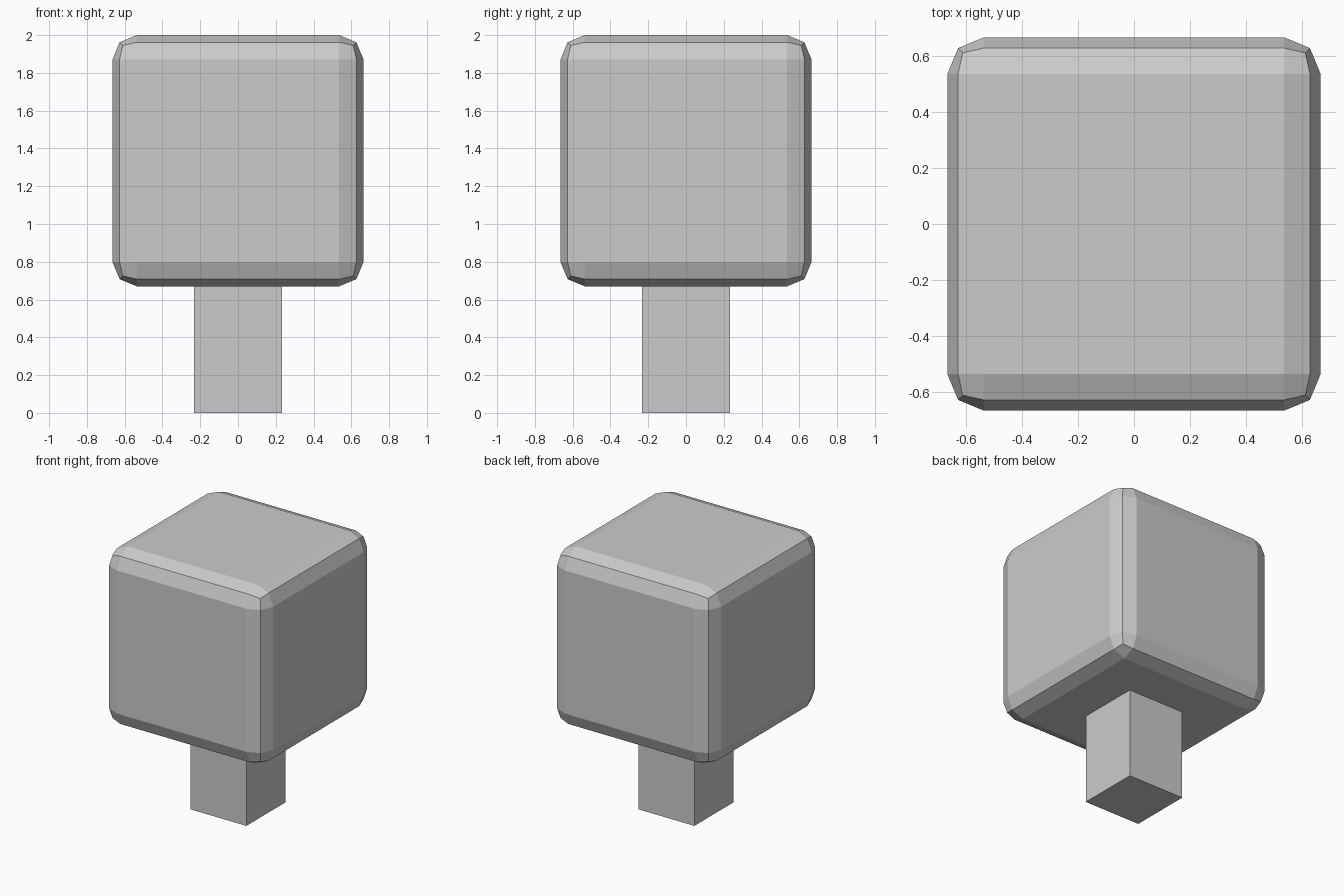
import bpy

if "Cube" in bpy.data.objects:
    bpy.data.objects.remove(bpy.data.objects["Cube"])


def box(name, half, z0, z1):
    bpy.ops.mesh.primitive_cube_add(size=1, location=(0, 0, (z0 + z1) / 2))
    ob = bpy.context.object
    ob.name = name
    ob.scale = (half * 2, half * 2, z1 - z0)
    bpy.ops.object.transform_apply(location=False, rotation=False, scale=True)
    return ob


# square trunk
box("trunk", 0.232, 0.0, 0.67)

# cube-shaped crown with two-step rounded edges
crown = box("crown", 0.665, 0.67, 2.0)
bevel = crown.modifiers.new("rounded_edges", 'BEVEL')
bevel.width = 0.13
bevel.segments = 2
bevel.limit_method = 'NONE'
